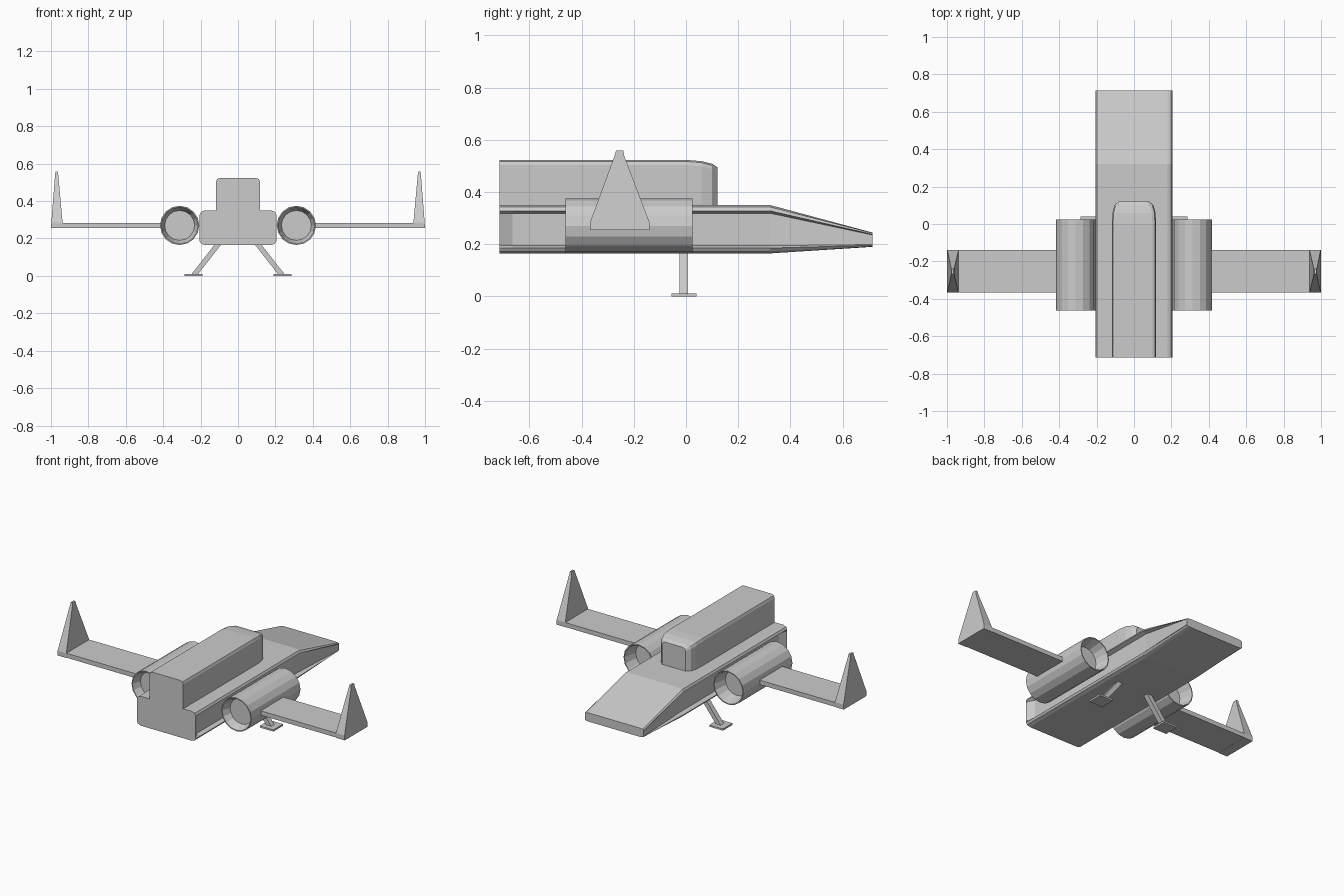
import bpy
import bmesh
import math
from mathutils import Vector

if "Cube" in bpy.data.objects:
    bpy.data.objects.remove(bpy.data.objects["Cube"])


def make(name, verts, faces):
    mesh = bpy.data.meshes.new(name)
    mesh.from_pydata([tuple(v) for v in verts], [], faces)
    bm = bmesh.new()
    bm.from_mesh(mesh)
    bmesh.ops.recalc_face_normals(bm, faces=bm.faces)
    bm.to_mesh(mesh)
    bm.free()
    obj = bpy.data.objects.new(name, mesh)
    bpy.context.collection.objects.link(obj)
    return obj


def loft(name, rings, caps=True):
    """Skin a list of equally sized vertex rings."""
    n = len(rings[0])
    faces = []
    for r in range(len(rings) - 1):
        for i in range(n):
            j = (i + 1) % n
            faces.append((r * n + i, r * n + j, (r + 1) * n + j, (r + 1) * n + i))
    if caps:
        faces.append(tuple(range(n)))
        faces.append(tuple(range((len(rings) - 1) * n, len(rings) * n)))
    return make(name, [v for ring in rings for v in ring], faces)


def mirrored(half, y):
    """Close a right-hand (x, z) profile across x = 0."""
    pts = half + [(-x, z) for x, z in reversed(half)]
    return [(x, y, z) for x, z in pts]


def rect(x0, x1, y0, y1, z):
    return [(x0, y0, z), (x1, y0, z), (x1, y1, z), (x0, y1, z)]


def mirror_x(points, side):
    return [[(side * x, y, z) for x, y, z in ring] for ring in points]


# Fuselage: rounded box with grooved sides, tapering to a wedge nose
def hull_ring(y, zb, zt, inset):
    h = zt - zb
    w = 0.205
    half = [(0.178, 0), (0.197, 0.04), (w, 0.11), (w - inset, 0.16), (w - inset, 0.83),
            (w, 0.88), (0.197, 0.96), (0.178, 1)]
    return mirrored([(x, zb + f * h) for x, f in half], y)


loft("fuselage", [hull_ring(-0.713, 0.165, 0.35, 0.0),
                  hull_ring(-0.665, 0.165, 0.35, 0.025),
                  hull_ring(0.322, 0.165, 0.35, 0.025),
                  hull_ring(0.713, 0.19, 0.245, 0.0)])


# Cabin on top, rounded off at the +y end
def cabin_ring(y, w, top):
    return mirrored([(w, 0.33), (w, top - 0.02), (w - 0.006, top - 0.006), (w - 0.02, top)], y)


loft("cabin", [cabin_ring(-0.713, 0.118, 0.523), cabin_ring(0.0, 0.118, 0.523),
               cabin_ring(0.06, 0.115, 0.518), cabin_ring(0.10, 0.104, 0.508),
               cabin_ring(0.12, 0.082, 0.495)])

SIDES = 16
for side, label in ((1, "right"), (-1, "left")):
    # Engine tube with a recessed disc at each end
    def circle(y, r):
        return [(side * 0.312 + r * math.cos(2 * math.pi * i / SIDES), y,
                 0.27 + r * math.sin(2 * math.pi * i / SIDES)) for i in range(SIDES)]
    loft(label + "_engine", [circle(-0.41, 0.08), circle(-0.462, 0.099), circle(-0.462, 0.105),
                             circle(0.025, 0.105), circle(0.025, 0.099), circle(-0.06, 0.08)])

    # Wing
    loft(label + "_wing", mirror_x([rect(0.38, 0.985, -0.365, -0.14, 0.256),
                                    rect(0.38, 0.985, -0.365, -0.14, 0.284)], side))

    # Upright wingtip fin
    loft(label + "_fin", mirror_x([rect(0.938, 1.0, -0.367, -0.14, 0.255),
                                   rect(0.938, 0.998, -0.367, -0.14, 0.285),
                                   rect(0.961, 0.978, -0.273, -0.237, 0.54),
                                   rect(0.964, 0.976, -0.268, -0.24, 0.558)], side))

    # Slanted landing leg and its foot pad
    loft(label + "_leg", mirror_x([rect(0.215, 0.25, -0.024, 0.008, 0.008),
                                   rect(0.08, 0.115, -0.024, 0.008, 0.18)], side))
    loft(label + "_foot", mirror_x([rect(0.19, 0.285, -0.055, 0.04, 0.0),
                                    rect(0.19, 0.285, -0.055, 0.04, 0.011)], side))
